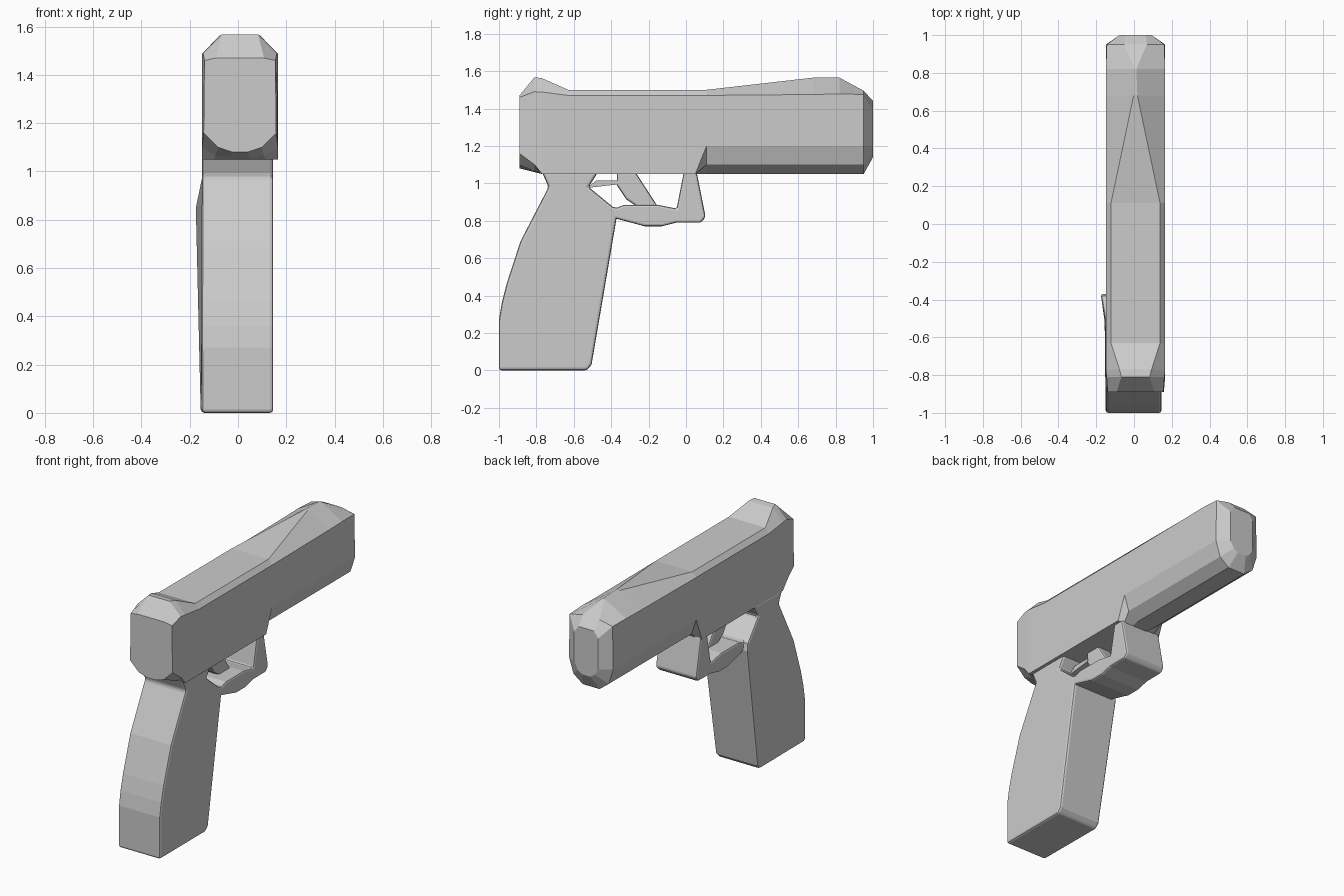
import bpy, bmesh

cube = bpy.data.objects.get("Cube")
if cube:
    bpy.data.objects.remove(cube, do_unlink=True)

grey = bpy.data.materials.new("plain_grey")
grey.use_nodes = True
COLOUR = (0.6, 0.6, 0.6, 1)
grey.diffuse_color = COLOUR
grey.node_tree.nodes["Principled BSDF"].inputs["Base Color"].default_value = COLOUR


def finish(name, bm, bevel):
    bmesh.ops.recalc_face_normals(bm, faces=bm.faces)
    mesh = bpy.data.meshes.new(name)
    bm.to_mesh(mesh)
    bm.free()
    mesh.materials.append(grey)
    ob = bpy.data.objects.new(name, mesh)
    bpy.context.collection.objects.link(ob)
    if bevel:
        mod = ob.modifiers.new("soft_edges", "BEVEL")
        mod.width = bevel
        mod.segments = 2
        mod.limit_method = "ANGLE"
        mod.angle_limit = 0.7
    return ob


def plate(name, profile, x0, x1, bevel=0.0, bulge=None):
    """Extrude a (y, z) profile across x; bulge maps a profile index to its own x0."""
    bm = bmesh.new()
    bulge = bulge or {}
    sides = [[bm.verts.new((bulge.get(i, x0), y, z)) for i, (y, z) in enumerate(profile)],
             [bm.verts.new((x1, y, z)) for y, z in profile]]
    for s in sides:
        bm.faces.new(s)
    n = len(profile)
    for i in range(n):
        j = (i + 1) % n
        bm.faces.new((sides[0][i], sides[0][j], sides[1][j], sides[1][i]))
    return finish(name, bm, bevel)


def loft(name, stations, cx, bevel=0.0):
    """Skin mirrored half sections, each (y, [(half width, z), ...])."""
    bm = bmesh.new()
    rings = []
    for y, half in stations:
        pts = half + [(-w, z) for w, z in reversed(half)]
        rings.append([bm.verts.new((cx + w, y, z)) for w, z in pts])
    n = len(rings[0])
    for a, b in zip(rings, rings[1:]):
        for i in range(n):
            j = (i + 1) % n
            bm.faces.new((a[i], a[j], b[j], b[i]))
    bm.faces.new(rings[0])
    bm.faces.new(rings[-1])
    bmesh.ops.remove_doubles(bm, verts=bm.verts, dist=0.0005)
    return finish(name, bm, bevel)


# Slide and frame: top edge, shoulder, lower side, chamfer, underside
W = 0.157
flat = [(0.11, 1.05), (0.05, 1.05)]
keel = [(W, 1.2), (0.125, 1.1), (0.06, 1.05)]
loft("slide_and_frame", [
    (-0.89, [(0.10, 1.47), (0.147, 1.46), (0.15, 1.16), (0.09, 1.1), (0.03, 1.08)]),
    (-0.81, [(0.075, 1.567), (0.153, 1.49), (W, 1.1), (0.10, 1.065), (0.04, 1.06)]),
    (-0.77, [(0.085, 1.562), (W, 1.488), (W, 1.05)] + flat),
    (-0.63, [(0.13, 1.5), (W, 1.47), (W, 1.05)] + flat),
    (0.05, [(0.13, 1.5), (W, 1.47), (W, 1.05)] + flat),
    (0.11, [(0.13, 1.5), (W, 1.47)] + keel),
    (0.68, [(0.01, 1.565), (W, 1.475)] + keel),
    (0.82, [(0.004, 1.565), (W, 1.478)] + keel),
    (0.95, [(0.06, 1.495), (0.152, 1.475)] + keel),
    (1.0, [(0.055, 1.44), (0.085, 1.40), (0.085, 1.2), (0.06, 1.16), (0.03, 1.14)]),
], 0.008)

# Grip with a swollen front edge on one side
plate("grip", [
    (-0.37, 0.82), (-0.505, 0.03), (-0.53, 0.0), (-1.0, 0.0), (-1.0, 0.27),
    (-0.985, 0.36), (-0.96, 0.46), (-0.885, 0.69), (-0.735, 0.98), (-0.77, 1.06),
    (-0.47, 1.06), (-0.52, 0.98), (-0.38, 0.865),
], -0.15, 0.146, 0.014, {0: -0.178, 12: -0.174, 1: -0.156, 2: -0.154})

# Trigger guard
plate("trigger_guard", [
    (-0.42, 0.81), (-0.37, 0.81), (-0.22, 0.77), (-0.13, 0.77), (-0.05, 0.79),
    (0.08, 0.79), (0.105, 0.82), (0.055, 1.07), (-0.01, 1.07), (-0.05, 0.865),
    (-0.15, 0.885), (-0.33, 0.885), (-0.37, 0.87), (-0.42, 0.88),
], -0.145, 0.145, 0.012)

# Trigger and the thin bar behind it
plate("trigger", [
    (-0.37, 1.06), (-0.37, 0.99), (-0.32, 0.915), (-0.26, 0.875),
    (-0.15, 0.875), (-0.27, 1.06),
], -0.045, 0.055, 0.012)
plate("trigger_bar", [
    (-0.53, 0.975), (-0.36, 0.995), (-0.36, 1.015), (-0.48, 1.015),
], -0.045, 0.055)
